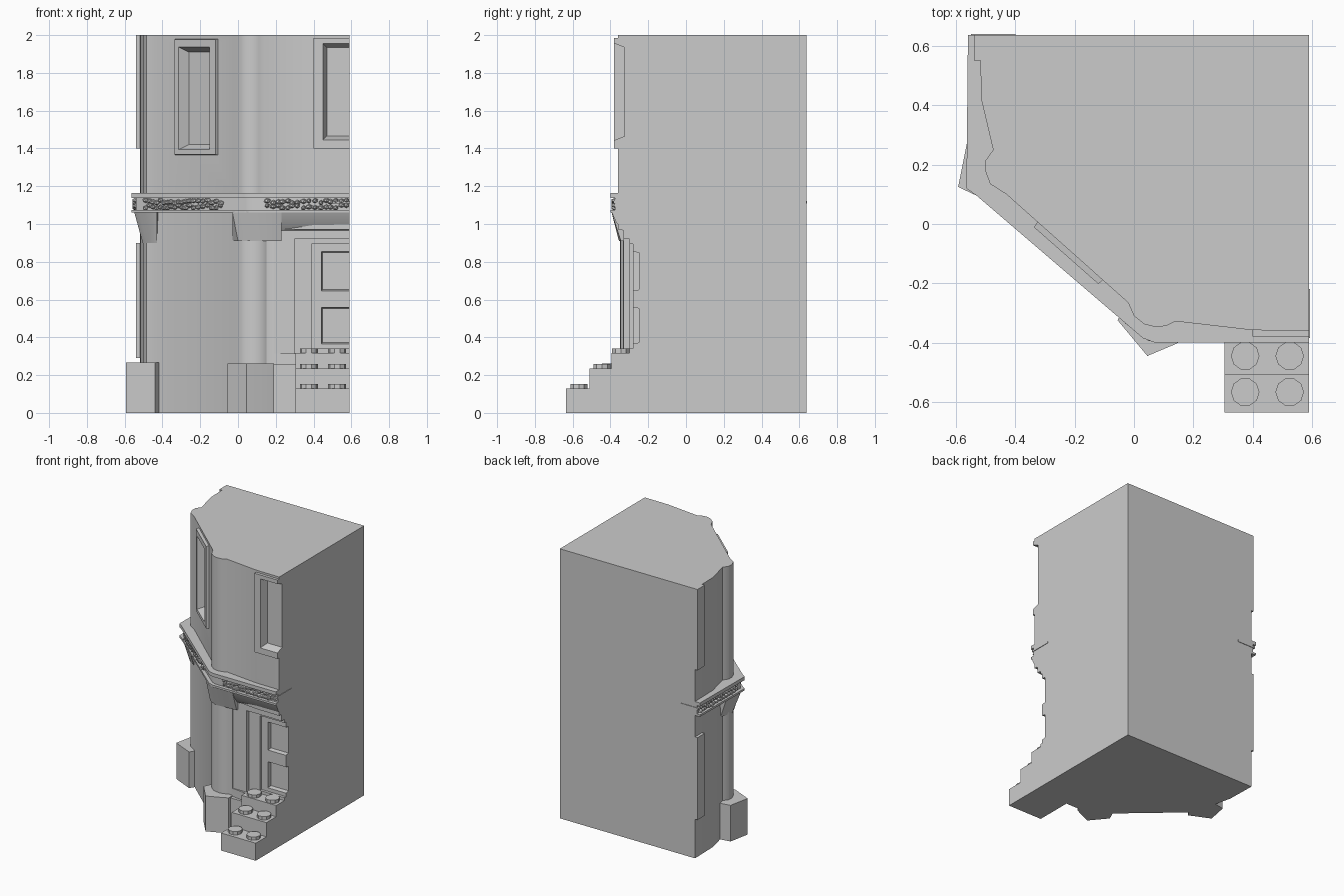
import bpy, bmesh, math, random
from mathutils import Vector, Matrix

random.seed(4)
cube = bpy.data.objects.get("Cube")
if cube:
    bpy.data.objects.remove(cube, do_unlink=True)

stone = bpy.data.materials.new("grey_stone")
stone.use_nodes = True
GREY = (0.6, 0.6, 0.6, 1)
stone.diffuse_color = GREY
stone.node_tree.nodes["Principled BSDF"].inputs["Base Color"].default_value = GREY

RIGHT, BACK = 0.59, 0.637


def finish(name, bm):
    bmesh.ops.recalc_face_normals(bm, faces=bm.faces)
    mesh = bpy.data.meshes.new(name)
    bm.to_mesh(mesh)
    bm.free()
    mesh.materials.append(stone)
    obj = bpy.data.objects.new(name, mesh)
    bpy.context.collection.objects.link(obj)
    return obj


def loft(name, rings):
    """Closed solid through rings with equal point counts."""
    bm = bmesh.new()
    loops = [[bm.verts.new(p) for p in ring] for ring in rings]
    n = len(loops[0])
    for a, b in zip(loops, loops[1:]):
        for i in range(n):
            j = (i + 1) % n
            bm.faces.new((a[i], a[j], b[j], b[i]))
    bm.faces.new(loops[0])
    bm.faces.new(loops[-1])
    return finish(name, bm)


def prism(name, pts, z0, z1):
    return loft(name, [[(x, y, z) for x, y in pts] for z in (z0, z1)])


def box(name, x0, x1, y0, y1, z0, z1):
    return prism(name, [(x0, y0), (x1, y0), (x1, y1), (x0, y1)], z0, z1)


class Wall:
    """Straight wall run; s is along it, d is outward."""
    def __init__(self, a, b):
        self.a = Vector(a)
        self.u = (Vector(b) - self.a).normalized()
        self.n = Vector((self.u.y, -self.u.x))
        self.length = (Vector(b) - self.a).length

    def at(self, s, d, z):
        p = self.a + self.u * s + self.n * d
        return (p.x, p.y, z)

    def panel(self, name, s0, s1, z0, z1, d0, d1, inset=0.0):
        rings = []
        for d, i in ((d0, 0), (d1, inset)):
            rings.append([self.at(s0 + i, d, z0 + i), self.at(s1 - i, d, z0 + i),
                          self.at(s1 - i, d, z1 - i), self.at(s0 + i, d, z1 - i)])
        return loft(name, rings)


def cut(targets, cutter):
    for t in targets:
        mod = t.modifiers.new("recess", 'BOOLEAN')
        mod.operation = 'DIFFERENCE'
        mod.object = cutter
        bpy.context.view_layer.objects.active = t
        bpy.ops.object.modifier_apply(modifier=mod.name)
    bpy.data.objects.remove(cutter, do_unlink=True)


diagonal = Wall((-0.43, 0.10), (-0.01, -0.27))
front = Wall((0, -0.36), (RIGHT, -0.36))
side = Wall((-0.52, BACK), (-0.52, 0.2))

# Wall outline with rounded corner columns
outline = [(RIGHT, BACK), (-0.52, BACK), (-0.515, 0.42), (-0.475, 0.25),
           (-0.5, 0.215), (-0.502, 0.18), (-0.485, 0.135), (-0.43, 0.10),
           (-0.02, -0.265), (0.0, -0.31), (0.035, -0.338), (0.075, -0.348),
           (0.11, -0.343), (0.14, -0.328), (0.4, -0.358), (RIGHT, -0.36)]
upper_wall = prism("upper_wall", outline, 1.15, 2.0)
lower_wall = prism("lower_wall", outline, 0.0, 1.07)

# Upper windows: raised frames with sloped recesses
frame = diagonal.panel("diagonal_window_frame", 0.135, 0.44, 1.36, 1.985, -0.03, 0.022, 0.008)
cut([upper_wall, frame],
    diagonal.panel("cutter", 0.165, 0.40, 1.385, 1.945, 0.04, -0.03, 0.035))
frame = front.panel("front_window_frame", 0.40, RIGHT, 1.40, 1.985, -0.03, 0.02)
cut([upper_wall, frame],
    front.panel("cutter", 0.445, 0.8, 1.44, 1.96, 0.03, -0.035, 0.025))

# Side windows, cut off at the back
for name, z0, z1 in (("upper", 1.40, 2.0), ("lower", 0.29, 0.90)):
    side.panel(name + "_side_window_frame", 0, 0.085, z0, z1, -0.03, 0.02)

# Stepped doorway recess and door panels
for x0, z0, z1, depth in ((0.19, 0.315, 0.97, 0.03), (0.30, 0.315, 0.92, 0.06),
                          (0.39, 0.34, 0.895, 0.08)):
    cut([lower_wall], front.panel("cutter", x0, 0.8, z0, z1, 0.2, -depth))
for z0, z1 in ((0.36, 0.565), (0.64, 0.86)):
    cut([lower_wall], front.panel("cutter", 0.435, 0.8, z0, z1, -0.05, -0.11, 0.012))
box("door_jamb", 0.23, 0.30, -0.33, -0.25, 0.315, 0.93)

# Rounded jamb column beside the doorway
jamb = [(0.09 + 0.095 * math.cos(a), -0.27 + 0.08 * math.sin(a))
        for a in [math.tau * i / 20 for i in range(20)]]
prism("corner_column", jamb, 0.2, 1.0)

# Cornice, frieze and lower moulding
cornice = [(RIGHT, BACK), (-0.56, BACK), (-0.565, 0.12), (-0.53, 0.095),
           (0.03, -0.385), (0.07, -0.40), (RIGHT, -0.40)]
frieze = [(RIGHT, BACK), (-0.535, BACK), (-0.54, 0.13), (-0.51, 0.105),
          (0.04, -0.36), (0.075, -0.375), (RIGHT, -0.375)]
prism("cornice", cornice, 1.137, 1.163)
prism("frieze", frieze, 1.06, 1.15)
prism("lower_moulding", cornice, 1.06, 1.075)

# Carved lumps along the frieze
bm = bmesh.new()
runs = ((Wall((-0.54, BACK), (-0.54, 0.13)), 0.03, 0.46),
        (Wall((-0.51, 0.105), (0.04, -0.36)), 0.03, 0.57),
        (Wall((0.075, -0.375), (RIGHT, -0.375)), 0.08, 0.50))
for wall, s0, s1 in runs:
    s = s0
    while s < s1:
        spin = Matrix.Rotation(math.atan2(wall.u.y, wall.u.x), 4, 'Z')
        for row in (1.092, 1.118):
            place = Matrix.Translation(wall.at(s, 0.0, row + random.uniform(-0.008, 0.008)))
            size = Matrix.Diagonal((random.uniform(0.012, 0.022), 0.022, 0.014, 1))
            bmesh.ops.create_icosphere(bm, subdivisions=1, radius=1, matrix=place @ spin @ size)
        s += random.uniform(0.022, 0.034)
finish("frieze_carving", bm)

# Thin carving ends at the cut faces
box("carving_end_front", 0.5, RIGHT + 0.004, -0.385, -0.22, 1.108, 1.122)
box("carving_end_side", -0.55, -0.4, 0.5, BACK + 0.004, 1.108, 1.122)

# Flared capitals under the moulding
low = [(-0.03, -0.25), (0.0, -0.325), (0.06, -0.355), (0.23, -0.345), (0.23, -0.2)]
high = [(-0.03, -0.25), (-0.03, -0.335), (0.05, -0.395), (0.23, -0.395), (0.23, -0.2)]
loft("corner_capital", [[(x, y, 0.91) for x, y in low], [(x, y, 1.065) for x, y in high]])
low = [(-0.4, 0.3), (-0.48, 0.28), (-0.505, 0.18), (-0.485, 0.13), (-0.43, 0.095)]
high = [(-0.4, 0.3), (-0.54, 0.29), (-0.55, 0.13), (-0.525, 0.1), (-0.43, 0.03)]
loft("side_capital", [[(x, y, 0.90) for x, y in low], [(x, y, 1.065) for x, y in high]])

# Door lintel
profile = [(-0.2, 1.065), (-0.395, 1.065), (-0.37, 1.01), (-0.335, 0.965),
           (-0.33, 0.965), (-0.305, 0.92), (-0.2, 0.92)]
loft("door_lintel", [[(x, y, z) for y, z in profile] for x in (0.23, RIGHT)])

# Plinths under the corner columns
prism("corner_plinth", [(-0.055, -0.325), (0.045, -0.445), (0.14, -0.405),
                        (0.19, -0.38), (0.19, -0.2), (0, -0.2)], 0, 0.262)
prism("side_plinth", [(-0.593, 0.125), (-0.54, 0.10), (-0.44, 0.055),
                      (-0.38, 0.15), (-0.45, 0.3), (-0.562, 0.28)], 0, 0.268)
box("door_side_base", 0.15, 0.31, -0.36, -0.2, 0, 0.255)

# Entrance steps with round studs
for i, (y, top, stud_y) in enumerate(((-0.635, 0.13, -0.567), (-0.51, 0.235, -0.445),
                                      (-0.395, 0.318, -0.345))):
    box("step_%d" % (i + 1), 0.305, RIGHT, y, -0.2, 0, top)
    for x in (0.375, 0.525):
        ring = [(x + 0.048 * math.cos(k * math.tau / 10),
                 stud_y + 0.048 * math.sin(k * math.tau / 10)) for k in range(10)]
        prism("step_stud", ring, top - 0.01, top + 0.024)

# Soft shading with sharp edges kept
for obj in bpy.context.collection.objects:
    if obj.type == 'MESH':
        obj.select_set(True)
        bpy.context.view_layer.objects.active = obj
bpy.ops.object.shade_smooth_by_angle(angle=math.radians(35))
